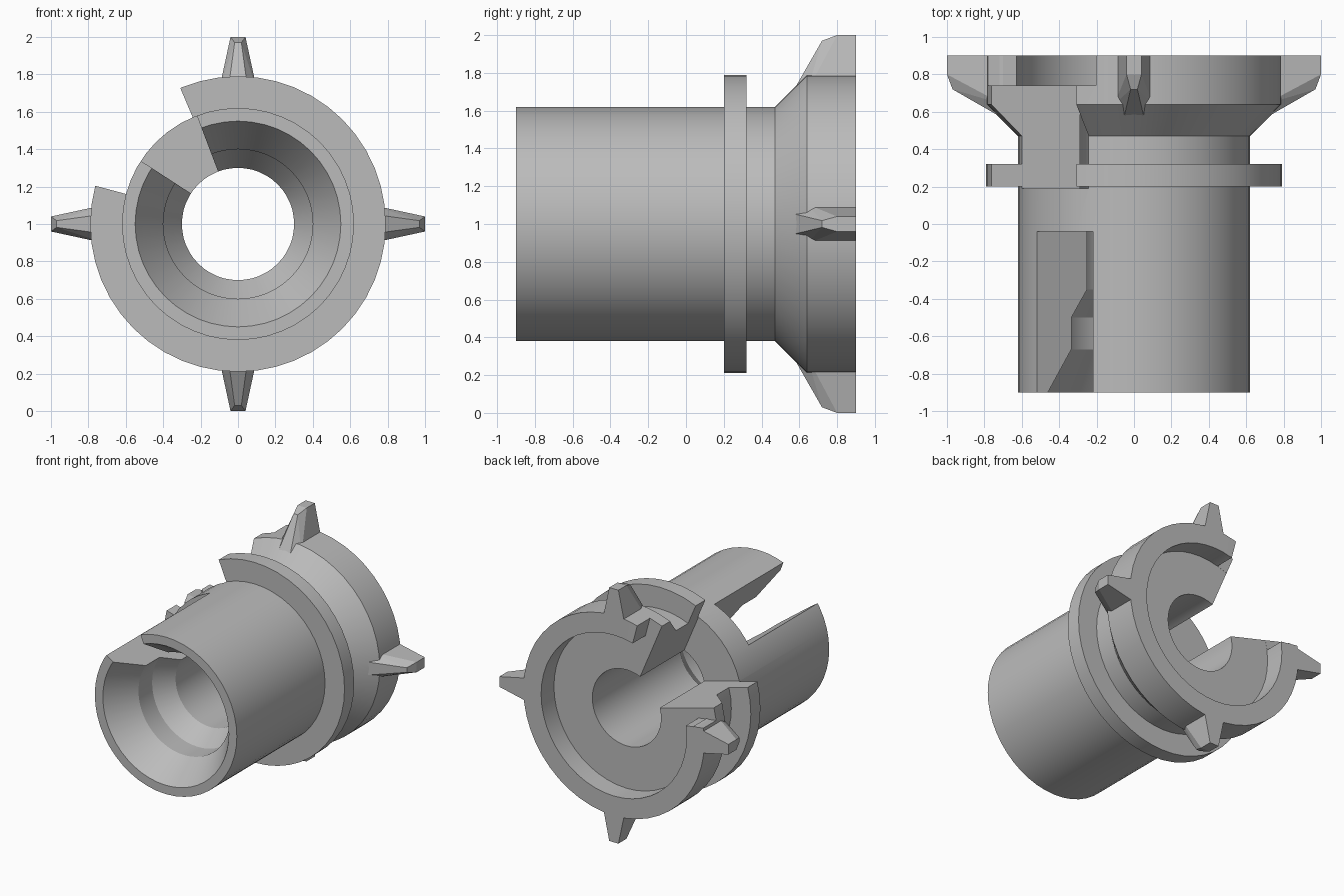
import bpy, bmesh, math
from mathutils import Vector

cube = bpy.data.objects.get("Cube")
if cube:
    bpy.data.objects.remove(cube)

grey = bpy.data.materials.new("plain grey")
grey.use_nodes = True
colour = (0.5, 0.5, 0.5, 1)
grey.diffuse_color = colour
bsdf = next(n for n in grey.node_tree.nodes if n.type == 'BSDF_PRINCIPLED')
bsdf.inputs["Base Color"].default_value = colour


def finish(bm, name):
    bmesh.ops.recalc_face_normals(bm, faces=bm.faces)
    mesh = bpy.data.meshes.new(name)
    bm.to_mesh(mesh)
    bm.free()
    mesh.materials.append(grey)
    obj = bpy.data.objects.new(name, mesh)
    bpy.context.collection.objects.link(obj)
    return obj


def hull(name, points):
    bm = bmesh.new()
    for p in points:
        bm.verts.new(p)
    result = bmesh.ops.convex_hull(bm, input=bm.verts)
    loose = set(result["geom_interior"] + result["geom_unused"])
    bmesh.ops.delete(bm, geom=[v for v in loose if isinstance(v, bmesh.types.BMVert)], context='VERTS')
    bmesh.ops.dissolve_limit(bm, angle_limit=0.01, verts=bm.verts, edges=bm.edges)
    return finish(bm, name)


def polar(radius, degrees, y):
    a = math.radians(degrees)
    return Vector((radius * math.cos(a), y, 1 + radius * math.sin(a)))


def select_only(obj):
    bpy.ops.object.select_all(action='DESELECT')
    obj.select_set(True)
    bpy.context.view_layer.objects.active = obj


# Turned body: (radius, y) outline with stepped bore, collar, flared rim and rear recess
profile = [(0.55, -0.9), (0.62, -0.9), (0.62, 0.2), (0.79, 0.2), (0.79, 0.32),
           (0.62, 0.32), (0.62, 0.47), (0.79, 0.64), (0.79, 0.9), (0.635, 0.9),
           (0.635, 0.74), (0.3, 0.74), (0.3, -0.35), (0.4, -0.5), (0.4, -0.67)]
bm = bmesh.new()
ring = [bm.verts.new((r, y, 1)) for r, y in profile]
edges = [bm.edges.new((ring[i - 1], ring[i])) for i in range(len(ring))]
bmesh.ops.spin(bm, geom=ring + edges, cent=(0, 0, 1), axis=(0, 1, 0),
               angle=math.tau, steps=48, use_merge=False)
bmesh.ops.remove_doubles(bm, verts=bm.verts, dist=0.0005)
body = finish(bm, "body")

# Wedge slots: front tube, rear collar and flare, wider gap in the rim
slots = {"front_slot": (110.8, 147, -1.1, -0.04),
         "rear_slot": (113, 165, 0.19, 1.1),
         "rim_slot": (105, 172, 0.741, 1.2)}
for name, (start, end, y0, y1) in slots.items():
    points = []
    for y in (y0, y1):
        points.append(Vector((0, y, 1)))
        points += [polar(1.3, a, y) for a in (start, (start + end) / 2, end)]
    cutter = hull(name, points)
    cutter.hide_render = True
    select_only(body)
    mod = body.modifiers.new(name, 'BOOLEAN')
    mod.operation = 'DIFFERENCE'
    mod.solver = 'EXACT'
    mod.object = cutter
    bpy.ops.object.modifier_apply(modifier=name)
    bpy.data.objects.remove(cutter)

select_only(body)
bpy.ops.object.shade_smooth_by_angle(angle=math.radians(25))

# Four tapered lugs around the rim: (half width, y, radius)
lug = [(0.105, 0.9, 0.7), (0.105, 0.64, 0.7), (0.055, 0.565, 0.7),
       (0.04, 0.9, 1.0), (0.04, 0.8, 1.0), (0.018, 0.72, 0.97)]
for name, angle in (("left_lug", 0), ("top_lug", 90), ("right_lug", 180), ("bottom_lug", 270)):
    out = polar(1, angle, 0) - Vector((0, 0, 1))
    side = Vector((-out.z, 0, out.x))
    hull(name, [Vector((0, y, 1)) + out * r + side * w * s
                for w, y, r in lug for s in (-1, 1)])
